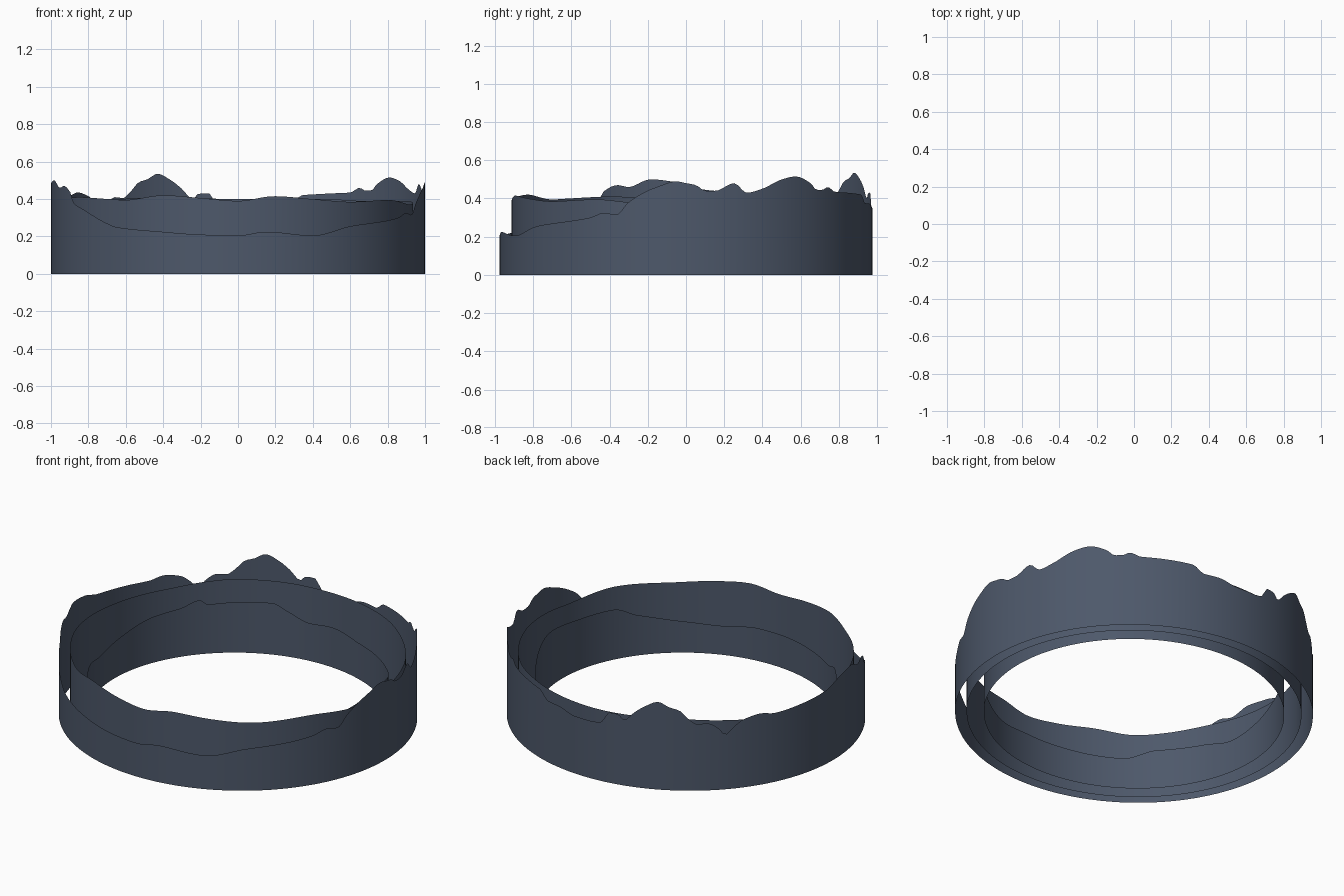
import bpy, bmesh, math

# Rim outlines: (angle in degrees from +x, height)
OUTER = [
    (0, .48), (3, .47), (6, .44), (9, .44), (15, .48), (19, .43), (24, .45), (31, .50),
    (36, .515), (42, .48), (44.5, .445), (47, .445), (49.5, .46), (53, .435), (60, .43),
    (66, .425), (70, .42), (74, .375), (79, .375), (86, .35), (92, .35), (96, .36),
    (99, .43), (102, .43), (104, .40), (107.5, .455), (111, .50), (115.5, .535),
    (119, .505), (122, .49), (125, .44), (128, .405), (131, .41), (134.5, .38),
    (137, .335), (140, .38), (143, .415), (149, .435), (154, .42), (164, .43),
    (176, .45), (183, .485), (191, .50), (198, .46), (201.5, .47), (206, .44),
    (208.5, .38), (215, .34), (225.5, .27), (229.5, .25), (246, .225), (258.5, .21),
    (270, .205), (278.5, .225), (293.5, .205), (307, .255), (323, .285), (329, .30),
    (334, .325), (338, .315), (342, .38), (348, .44), (351, .46), (357, .49)]
MIDDLE = [
    (0, .38), (20, .39), (45, .39), (60, .40), (90, .40), (110, .405), (125, .405),
    (135, .395), (150, .38), (170, .385), (190, .40), (205, .41), (222, .40),
    (230, .395), (245, .42), (258, .405), (270, .39), (282, .415), (295, .40),
    (310, .385), (329, .395), (349, .37)]
INNER = [
    (10, .335), (30, .28), (47, .23), (70, .22), (85, .244), (96, .23), (105, .276),
    (111, .314), (125, .308), (136, .30), (139, .33), (147, .295), (160, .277),
    (176, .23), (191, .20), (203, .23), (222, .24), (235, .19), (265, .20),
    (275, .20), (292, .176), (305, .19), (323, .246), (333, .305), (349, .31)]


def rim_height(pts, a):
    """Smooth closed curve through the rim points (cubic Hermite)."""
    n = len(pts)

    def p(i):
        return pts[i % n][0] + 360 * (i // n), pts[i % n][1]

    def slope(i):
        (a0, z0), (a1, z1), (a2, z2) = p(i - 1), p(i), p(i + 1)
        if (z1 - z0) * (z2 - z1) <= 0:
            return 0.0
        s0, s1 = (z1 - z0) / (a1 - a0), (z2 - z1) / (a2 - a1)
        return 2 * s0 * s1 / (s0 + s1)

    if a < pts[0][0]:
        a += 360
    i = max(k for k in range(n) if pts[k][0] <= a)
    (a0, z0), (a1, z1) = p(i), p(i + 1)
    h = a1 - a0
    t = (a - a0) / h
    return ((2*t**3 - 3*t**2 + 1) * z0 + (t**3 - 2*t**2 + t) * h * slope(i)
            + (3*t**2 - 2*t**3) * z1 + (t**3 - t**2) * h * slope(i + 1))


def ridge_wall(name, radius, pts, segs=288):
    """Single-skin oval wall from the ground up to its ragged rim."""
    bm = bmesh.new()
    low, high = [], []
    for i in range(segs):
        deg = 360 * i / segs
        a = math.radians(deg)
        x, y = radius * math.cos(a), radius * .975 * math.sin(a)
        low.append(bm.verts.new((x, y, 0)))
        high.append(bm.verts.new((x, y, rim_height(pts, deg))))
    for i in range(segs):
        j = (i + 1) % segs
        bm.faces.new((low[i], low[j], high[j], high[i])).smooth = True
    me = bpy.data.meshes.new(name)
    bm.to_mesh(me)
    bm.free()
    ob = bpy.data.objects.new(name, me)
    bpy.context.collection.objects.link(ob)
    me.materials.append(mat)
    return ob


# Slate blue colour shared by all ridges
mat = bpy.data.materials.new("slate_blue")
mat.diffuse_color = (.075, .098, .145, 1)

# Three nested mountain silhouettes
ridge_wall("outer_mountain_ridge", 1.0, OUTER)
ridge_wall("middle_mountain_ridge", .936, MIDDLE)
ridge_wall("inner_hill_ridge", .84, INNER)
